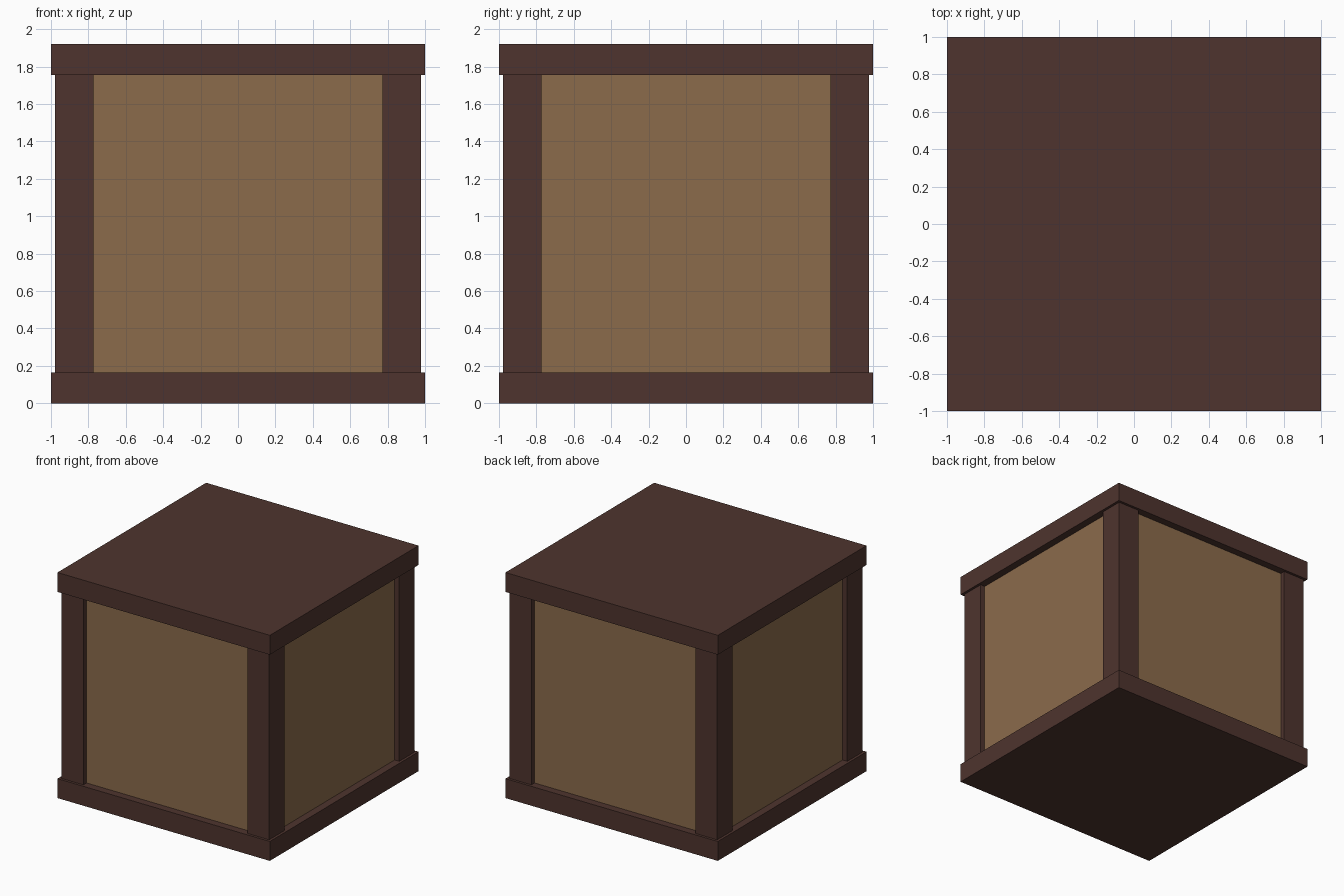
import bpy

if "Cube" in bpy.data.objects:
    bpy.data.objects.remove(bpy.data.objects["Cube"])


def material(name, color):
    mat = bpy.data.materials.new(name)
    mat.diffuse_color = (*color, 1.0)
    mat.use_nodes = True
    mat.node_tree.nodes["Principled BSDF"].inputs["Base Color"].default_value = mat.diffuse_color
    return mat


dark_wood = material("dark_wood", (0.0762, 0.0343, 0.0273))
tan_wood = material("tan_wood", (0.258, 0.147, 0.0704))


def box(name, lo, hi, mat):
    """Axis-aligned box between two corners."""
    bpy.ops.mesh.primitive_cube_add(size=1)
    ob = bpy.context.object
    ob.name = name
    ob.location = [(a + b) / 2 for a, b in zip(lo, hi)]
    ob.scale = [b - a for a, b in zip(lo, hi)]
    bpy.ops.object.transform_apply(location=True, rotation=False, scale=True)
    ob.data.materials.append(mat)
    return ob


HEIGHT, SLAB = 1.92, 0.165          # overall height, slab thickness
POST_IN, POST_OUT = 0.772, 0.978    # corner post extents
CORE = 0.935                        # recessed panel distance

# Base and lid slabs
box("base", (-1, -1, 0), (1, 1, SLAB), dark_wood)
box("lid", (-1, -1, HEIGHT - SLAB), (1, 1, HEIGHT), dark_wood)

# Recessed side panels, formed by one inner box
box("panels", (-CORE, -CORE, 0.003), (CORE, CORE, HEIGHT - SLAB / 2), tan_wood)

# Corner posts
for sx, x_name in ((-1, "left"), (1, "right")):
    for sy, y_name in ((-1, "front"), (1, "back")):
        xs = sorted((sx * POST_IN, sx * POST_OUT))
        ys = sorted((sy * POST_IN, sy * POST_OUT))
        box(f"{y_name}_{x_name}_post", (xs[0], ys[0], SLAB),
            (xs[1], ys[1], HEIGHT - SLAB), dark_wood)
